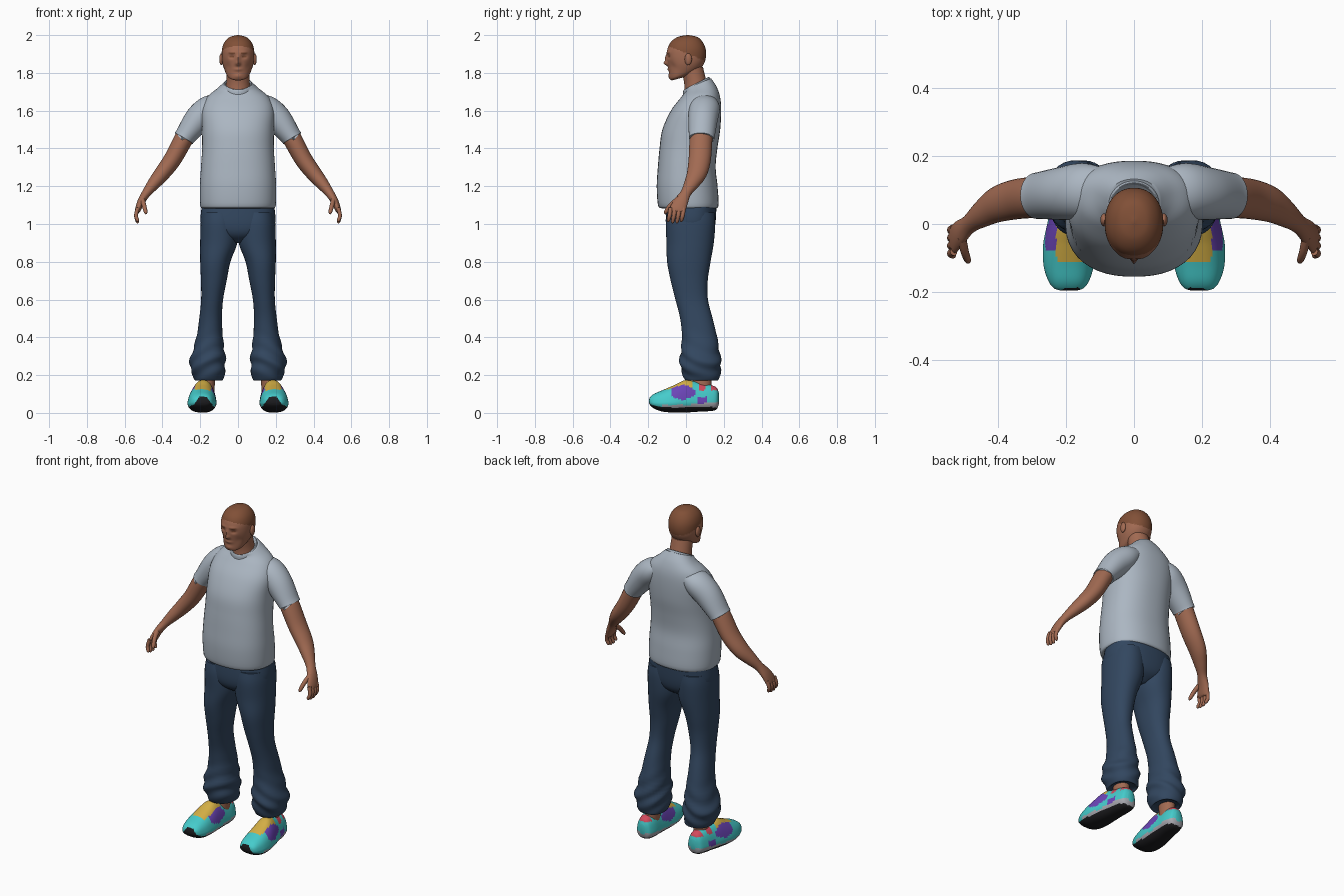
import bpy
import bmesh
from math import sin, cos, pi, exp
from mathutils import Vector

cube = bpy.data.objects.get("Cube")
if cube:
    bpy.data.objects.remove(cube, do_unlink=True)


def material(name, color):
    mat = bpy.data.materials.new(name)
    mat.use_nodes = True
    mat.diffuse_color = (*color, 1)
    mat.node_tree.nodes["Principled BSDF"].inputs["Base Color"].default_value = (*color, 1)
    return mat


SKIN = material("skin", (.36, .145, .085))
HAIR = material("cropped_hair", (.22, .08, .038))
SHIRT = material("shirt_grey", (.41, .47, .54))
DENIM = material("denim_blue", (.032, .062, .115))
TEAL = material("shoe_teal", (.06, .6, .6))
YELLOW = material("shoe_yellow", (.66, .43, .06))
PURPLE = material("shoe_purple", (.15, .06, .48))
RED = material("shoe_red", (.65, .07, .11))
SOLE = material("sole_grey", (.4, .4, .44))
BLACK = material("outsole_black", (.012, .012, .014))


def smooth_rows(rows, steps):
    """Catmull-Rom interpolation between rows of section values."""
    rows = [tuple(r) + (0,) * (6 - len(r)) for r in rows]
    padded = [rows[0]] + rows + [rows[-1]]
    result = []
    for a, b, c, d in zip(padded, padded[1:], padded[2:], padded[3:]):
        for i in range(steps):
            t = i / steps
            result.append([q + t * (r - p + t * (2 * p - 5 * q + 4 * r - s
                           + t * (3 * (q - r) + s - p))) / 2
                           for p, q, r, s in zip(a, b, c, d)])
    return result + [list(rows[-1])]


def finish(name, bm, mats, rule=None):
    bmesh.ops.recalc_face_normals(bm, faces=bm.faces)
    bm.normal_update()
    for face in bm.faces:
        if rule:
            face.material_index = mats.index(rule(face.calc_center_median(), face.normal))
    mesh = bpy.data.meshes.new(name)
    bm.to_mesh(mesh)
    bm.free()
    for mat in mats:
        mesh.materials.append(mat)
    mesh.shade_smooth()
    mesh.set_sharp_from_angle(angle=1.1)
    obj = bpy.data.objects.new(name, mesh)
    bpy.context.collection.objects.link(obj)
    return obj


def loft(name, rows, mats, plane="flat", side=1, power=2, sides=32, steps=5,
         deform=None, rule=None):
    """Skin sections (x, y, z, half width, half depth, tilt) into a closed body."""
    bm = bmesh.new()
    rows = smooth_rows(rows, steps)
    rings = []
    for i, (x, y, z, a, b, tilt) in enumerate(rows):
        center = Vector((x, y, z))
        u, v = Vector((1, 0, 0)), Vector((0, 1, 0))
        if plane == "upright":
            v = Vector((0, 0, 1))
        elif plane == "path":
            ahead, behind = rows[min(i + 1, len(rows) - 1)], rows[max(i - 1, 0)]
            along = (Vector(ahead[:3]) - Vector(behind[:3])).normalized()
            u = along.cross(v).normalized()
            v = u.cross(along)
        ring = []
        for k in range(sides):
            c, s = cos(2 * pi * k / sides), sin(2 * pi * k / sides)
            n = (abs(c) ** power + abs(s) ** power) ** (-1 / power)
            p = center + u * c * n * max(a, .001) + v * s * n * max(b, .001)
            p.z += tilt * s
            if deform:
                p = deform(p, center)
            ring.append(bm.verts.new((p.x * side, p.y, p.z)))
        rings.append(ring)
    for low, high in zip(rings, rings[1:]):
        for k in range(sides):
            m = (k + 1) % sides
            bm.faces.new((low[k], low[m], high[m], high[k]))
    bm.faces.new(rings[0])
    bm.faces.new(rings[-1])
    return finish(name, bm, mats, rule)


def ellipsoid(name, location, scale, mat):
    bm = bmesh.new()
    bmesh.ops.create_uvsphere(bm, u_segments=20, v_segments=12, radius=1)
    for vert in bm.verts:
        vert.co = Vector(p * q for p, q in zip(vert.co, scale)) + Vector(location)
    finish(name, bm, [mat])


# Head, with facial relief pushed out of or into the front
RELIEF = ((0, 1.85, -.02, .011, .013), (0, 1.875, -.01, .009, .02),
          (.033, 1.886, .009, .014, .011), (.03, 1.908, -.004, .022, .008),
          (0, 1.818, -.007, .02, .009), (0, 1.783, -.006, .02, .012),
          (.055, 1.835, .005, .015, .02))


def face_relief(p, center):
    if p.y < center.y:
        for x, z, push, wide, tall in RELIEF:
            p.y += push * exp(-((abs(p.x) - x) / wide) ** 2 - ((p.z - z) / tall) ** 2)
    return p


def head_color(c, normal):
    brow = abs(c.z - 1.904 - .1 * (abs(c.x) - .03)) < .004 and .014 < abs(c.x) < .052
    eye = ((abs(c.x) - .033) / .012) ** 2 + ((c.z - 1.886) / .004) ** 2 < 1
    if c.z > 1.905 - .4 * c.y or (c.y < 0 and (brow or eye)):
        return HAIR
    return SKIN


loft("head", [(0, -.045, 1.768, .03, .03, .008), (0, -.03, 1.782, .055, .056, .012),
              (0, -.01, 1.815, .071, .08), (0, 0, 1.85, .082, .096),
              (0, .002, 1.89, .086, .104), (0, .003, 1.93, .084, .1),
              (0, .004, 1.965, .07, .083), (0, .008, 1.99, .043, .052),
              (0, .008, 2, .004, .005)],
     [SKIN, HAIR], power=2.15, sides=72, steps=9, deform=face_relief, rule=head_color)
loft("neck", [(0, .06, 1.68, .07, .07), (0, .05, 1.75, .062, .06),
              (0, .03, 1.83, .06, .06)], [SKIN])

# Shirt body and collar
loft("shirt_body", [(0, .012, 1.083, .185, .14), (0, .012, 1.098, .2, .16),
                    (0, .006, 1.2, .202, .161), (0, .004, 1.3, .196, .153),
                    (0, .013, 1.4, .19, .153), (0, .028, 1.5, .19, .153),
                    (0, .053, 1.6, .192, .133), (0, .077, 1.67, .165, .104),
                    (0, .08, 1.715, .112, .082, .012), (0, .062, 1.742, .076, .07, .03)],
     [SHIRT], power=2.3, sides=48)
loft("collar", [(0, .06, 1.715, .08, .075, .034), (0, .056, 1.735, .076, .071, .034),
                (0, .055, 1.745, .07, .066, .034), (0, .055, 1.735, .062, .06, .034)],
     [SHIRT], sides=48)

# Hips joining both trouser legs
loft("trouser_hips", [(0, .03, 1.11, .19, .132), (0, .024, 1, .196, .131),
                      (0, .022, .94, .14, .112), (0, .022, .9, .03, .06)],
     [DENIM], power=2.4, sides=48)


def cuff_folds(p, center):
    # Soft creases gathering near the ankle
    amount = .006 * exp(-((p.z - .28) / .1) ** 2)
    out = (p - center).normalized()
    return p + out * amount * sin(p.z * 75 + p.x * 40 + p.y * 25)


def shoe_taper(p, center):
    # Narrow the upper and level the underside
    rise = max(0, p.z - .05)
    p.x = center.x + (p.x - center.x) * (1 - 3.2 * rise)
    return p


def shoe_color(c, normal):
    dx = abs(abs(c.x) - .185)
    outer = abs(c.x) > .185
    if normal.z < -.55 or c.z < .014:
        return BLACK
    if c.y < -.15 and dx < .065 - .7 * (c.z - .02) and c.z < .085:
        return BLACK
    if c.z < .042 + .1 * max(c.y, 0) and c.y > -.13:
        return SOLE
    if c.z > .12 and c.y > .03:
        return RED if sin(c.y * 90) > -.3 else TEAL
    if normal.z > .3 and -.115 < c.y < .04 and dx < .043:
        return YELLOW
    if -.075 < c.y < .05 and c.z > .065 + .4 * abs(c.y + .02):
        return PURPLE
    if .06 < c.y < .11 and c.z < .085 and outer:
        return PURPLE
    return TEAL


for side, label in ((1, "left"), (-1, "right")):
    ellipsoid(label + "_ear", (side * .088, .012, 1.872), (.011, .019, .031), SKIN)

    # Sleeve and arm
    loft(label + "_sleeve", [(.1, .098, 1.64, .05, .07), (.15, .097, 1.61, .072, .082),
                             (.21, .09, 1.555, .073, .078), (.275, .084, 1.47, .057, .069),
                             (.287, .083, 1.453, .055, .067), (.284, .083, 1.457, .045, .055)],
         [SHIRT], "path", side)
    loft(label + "_arm", [(.24, .09, 1.52, .045, .055), (.285, .08, 1.455, .05, .06),
                          (.345, .073, 1.345, .047, .059), (.4, .058, 1.27, .042, .053),
                          (.445, .03, 1.215, .034, .04), (.484, 0, 1.165, .024, .028),
                          (.512, -.025, 1.12, .02, .037), (.53, -.045, 1.075, .015, .042),
                          (.533, -.048, 1.062, .008, .034)],
         [SKIN], "path", side)

    # Fingers and thumb
    for i, finger in enumerate(("little", "ring", "middle", "index")):
        y = -.012 - .023 * i
        tip = 1.012 - .007 * (i in (1, 2))
        loft(f"{label}_{finger}_finger",
             [(.53, y, 1.085, .011, .012), (.54, y - .006, 1.045, .01, .011),
              (.532, y - .012, tip + .008, .009, .009), (.528, y - .013, tip, .003, .003)],
             [SKIN], "path", side, sides=12)
    loft(label + "_thumb", [(.508, -.035, 1.135, .014, .016), (.498, -.08, 1.1, .012, .013),
                            (.489, -.106, 1.065, .01, .01), (.486, -.11, 1.052, .003, .003)],
         [SKIN], "path", side, sides=12)

    # Trouser leg
    loft(label + "_trouser_leg",
         [(.1, .026, 1.06, .09, .125), (.1, .024, 1, .098, .131), (.102, .022, .9, .098, .125),
          (.12, .015, .8, .08, .115), (.128, .017, .7, .068, .098), (.137, .03, .6, .058, .086),
          (.145, .055, .5, .06, .086), (.15, .072, .4, .07, .093), (.158, .075, .3, .09, .105),
          (.161, .078, .25, .094, .108), (.156, .082, .2, .083, .098),
          (.155, .085, .172, .074, .086), (.155, .085, .18, .06, .07)],
         [DENIM], side=side, power=2.2, sides=40, deform=cuff_folds)
    loft(label + "_ankle", [(.165, .085, .1, .04, .05), (.16, .085, .22, .04, .05)],
         [SKIN], side=side)

    # Running shoe, heel to toe
    loft(label + "_shoe",
         [(.168, .174, .075, .02, .03), (.17, .16, .076, .046, .059), (.172, .12, .08, .06, .071),
          (.178, .06, .084, .066, .078), (.185, 0, .088, .074, .086), (.19, -.06, .075, .079, .073),
          (.192, -.12, .064, .075, .058), (.192, -.165, .062, .062, .041),
          (.192, -.188, .062, .046, .024), (.192, -.195, .062, .028, .01)],
         [TEAL, YELLOW, PURPLE, RED, SOLE, BLACK], "upright", side, power=2.6,
         sides=56, steps=7, deform=shoe_taper, rule=shoe_color)
